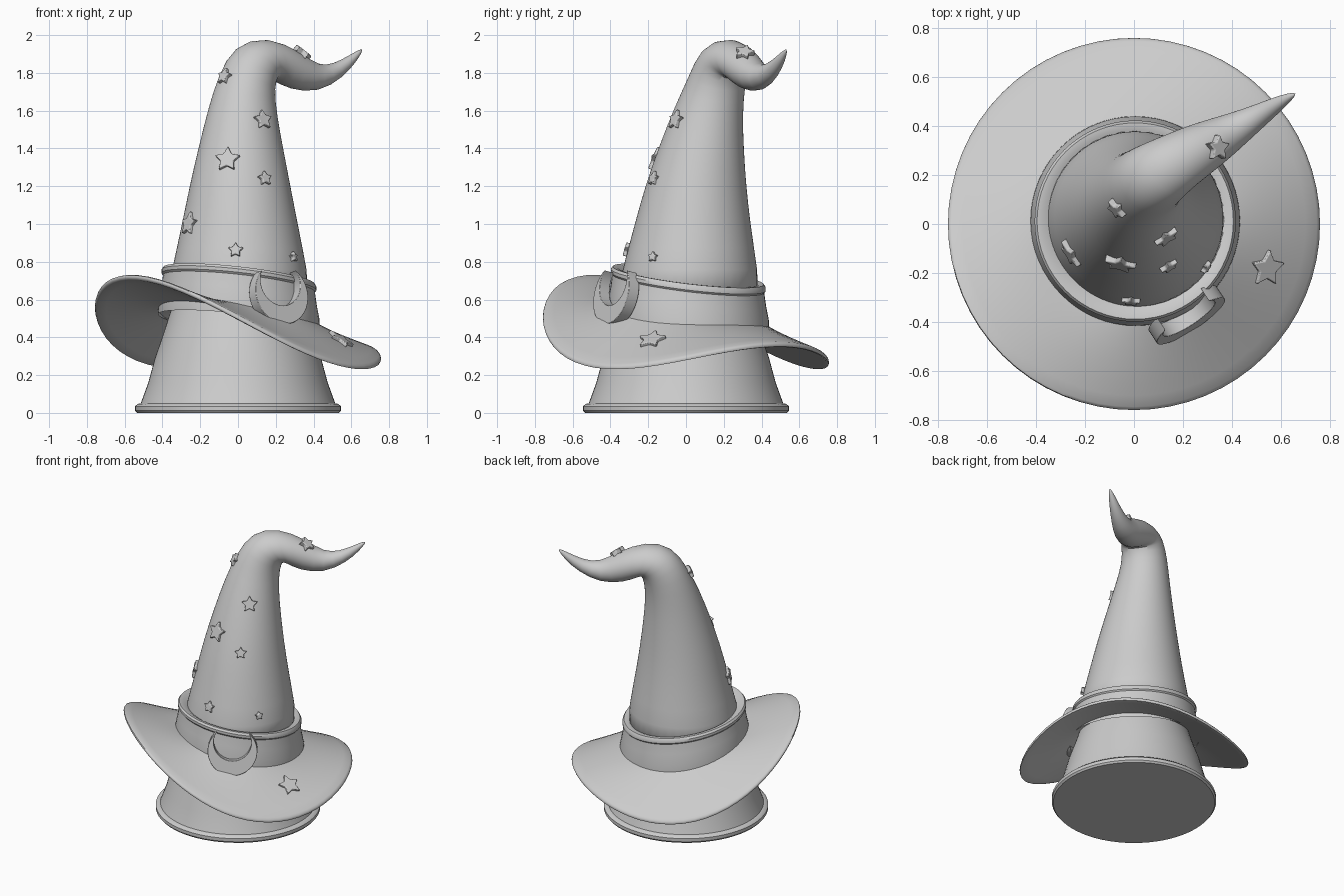
import bpy, bmesh
from math import sin, cos, pi, tau, radians
from mathutils import Vector, Matrix
from mathutils.bvhtree import BVHTree

old = bpy.data.objects.get("Cube")
if old:
    bpy.data.objects.remove(old, do_unlink=True)

GREY = (0.6, 0.6, 0.6, 1)
mat = bpy.data.materials.new("plain_grey")
mat.use_nodes = True
mat.diffuse_color = GREY
mat.node_tree.nodes["Principled BSDF"].inputs["Base Color"].default_value = GREY
SEG = 64


def finish(name, bm, bevel=0, subdiv=0, angle=35):
    """Turn a bmesh into a shaded object with optional modifiers."""
    bmesh.ops.recalc_face_normals(bm, faces=bm.faces)
    mesh = bpy.data.meshes.new(name)
    bm.to_mesh(mesh)
    bm.free()
    obj = bpy.data.objects.new(name, mesh)
    bpy.context.collection.objects.link(obj)
    mesh.materials.append(mat)
    bpy.ops.object.select_all(action="DESELECT")
    obj.select_set(True)
    bpy.context.view_layer.objects.active = obj
    bpy.ops.object.shade_smooth_by_angle(angle=radians(angle))
    if bevel:
        mod = obj.modifiers.new("soft_edges", "BEVEL")
        mod.width, mod.segments = bevel, 2
    if subdiv:
        mod = obj.modifiers.new("smooth", "SUBSURF")
        mod.levels = mod.render_levels = subdiv
    return obj


def skin(rings, caps=True):
    """Bridge a list of closed point rings with quads."""
    bm = bmesh.new()
    loops = [[bm.verts.new(p) for p in ring] for ring in rings]
    n = len(loops[0])
    for a, b in zip(loops, loops[1:]):
        for i in range(n):
            j = (i + 1) % n
            bm.faces.new((a[i], a[j], b[j], b[i]))
    if caps:
        bm.faces.new(loops[0])
        bm.faces.new(loops[-1])
    return bm


def circle(fn, n=SEG):
    return [fn(tau * i / n) for i in range(n)]


def tree_of(bm):
    bmesh.ops.recalc_face_normals(bm, faces=bm.faces)
    return BVHTree.FromBMesh(bm)


# Flared stand with a thin lip at the floor
stand_profile = [(.535, 0), (.545, .012), (.545, .035), (.53, .048), (.515, .05),
                 (.475, .16), (.44, .29), (.395, .42), (.35, .56), (.31, .68)]
finish("stand", skin([circle(lambda a: (r * cos(a), r * sin(a), z))
                      for r, z in stand_profile]))


# Wavy brim: high at the front right, drooping at the sides
def brim_point(a, r, dz):
    t = a + radians(139)
    edge = .405 + .18 * cos(t) + .135 * cos(2 * t)
    inner = .53 - .36 * (.11 * cos(a) + .12 * sin(a))
    s = (r - .36) / .395
    return (r * cos(a), r * sin(a), inner + (edge - inner) * s + dz)


steps = [.33 + .415 * i / 9 for i in range(10)]
brim_profile = ([(r, .014) for r in steps] + [(.755, .009), (.758, 0), (.755, -.009)]
                + [(r, -.014) for r in reversed(steps)])
brim = skin([circle(lambda a: brim_point(a, r, dz)) for r, dz in brim_profile], caps=False)
brim_tree = tree_of(brim)
finish("brim", brim, angle=50)


# Tilted hat band with a raised upper lip
def band_point(a, r, dz):
    x, y = r * cos(a), r * sin(a)
    return (x + .005, y + .012, .725 - .11 * x - .12 * y + dz)


band_profile = [(.34, -.02), (.375, 0), (.4, .002), (.41, -.012), (.41, -.03),
                (.402, -.04), (.412, -.11), (.426, -.18), (.428, -.25)]
finish("hat_band", skin([circle(lambda a: band_point(a, r, dz)) for r, dz in band_profile],
                        caps=False))

# Tall crown bending over into a curled tip: centre, radius, lean in degrees
crown_path = [((0, .01, .55), .395, 0), ((.008, .02, .75), .36, 0),
              ((.01, .035, 1.0), .307, 0), ((.012, .052, 1.2), .268, 2),
              ((.018, .082, 1.4), .225, 5), ((.025, .118, 1.6), .182, 8),
              ((.045, .165, 1.76), .15, 16), ((.095, .2, 1.865), .14, 38),
              ((.175, .255, 1.877), .122, 75), ((.3, .325, 1.812), .104, 103),
              ((.42, .39, 1.765), .07, 90), ((.53, .455, 1.81), .043, 60),
              ((.61, .505, 1.878), .025, 50), ((.658, .532, 1.925), .006, 48)]
HEADING = radians(36)


def crown_ring(centre, radius, lean):
    t = radians(lean)
    side = Vector((-sin(HEADING), cos(HEADING), 0))
    fwd = Vector((cos(HEADING) * cos(t), sin(HEADING) * cos(t), -sin(t)))
    return circle(lambda a: Vector(centre) + radius * (cos(a) * fwd + sin(a) * side), 40)


crown = skin([crown_ring(*ring) for ring in crown_path])
crown_tree = tree_of(crown)
finish("crown", crown, subdiv=1, angle=80)


def plate(name, outline, depth, place, bevel):
    """Extrude a flat outline and move it into place."""
    bm = bmesh.new()
    face = bm.faces.new([bm.verts.new((x, y, -depth / 2)) for x, y in outline])
    grown = bmesh.ops.extrude_face_region(bm, geom=[face])["geom"]
    bmesh.ops.translate(bm, vec=(0, 0, depth),
                        verts=[v for v in grown if isinstance(v, bmesh.types.BMVert)])
    bm.transform(place)
    return finish(name, bm, bevel=bevel)


def facing(location, normal, up):
    """Matrix whose z follows the normal and whose y follows up."""
    z = normal.normalized()
    x = up.cross(z).normalized()
    rot = Matrix((x, z.cross(x), z)).transposed().to_4x4()
    return Matrix.Translation(location) @ rot


def star(name, tree, origin, direction, size):
    hit, normal, _, _ = tree.ray_cast(Vector(origin), Vector(direction))
    if hit is None:
        return
    if normal.dot(Vector(direction)) > 0:
        normal = -normal
    up = Vector((0, 0, 1)) if direction[1] else Vector((0, 1, 0))
    outline = []
    for i in range(10):
        r = size * (.52 if i % 2 else 1)
        a = pi / 2 + i * pi / 5
        outline.append((r * cos(a), r * sin(a)))
    plate(name, outline, .036, facing(hit, normal, up), .005)


# Stars scattered on the crown, tip and brim
crown_stars = [(-.07, 1.78, .048), (.13, 1.55, .056), (-.055, 1.34, .07), (.14, 1.24, .042),
               (-.255, 1.0, .066), (-.012, .86, .042), (.29, .825, .03)]
for i, (x, z, size) in enumerate(crown_stars):
    star(f"crown_star_{i + 1}", crown_tree, (x, -2, z), (0, 1, 0), size)
star("tip_star", crown_tree, (.34, .31, 3), (0, 0, -1), .055)
star("brim_star", brim_tree, (.54, -.18, 3), (0, 0, -1), .078)

# Crescent buckle leaning against the band, horns up
R, r, shift = .165, .125, .06
tip_y = (R * R - r * r + shift * shift) / (2 * shift)
tip_x = (R * R - tip_y * tip_y) ** .5
outer_a = Vector((1, 0)).angle(Vector((tip_x, tip_y)))
inner_a = Vector((1, 0)).angle(Vector((tip_x, tip_y - shift)))
N = 32
outer = [pi - outer_a + (pi + 2 * outer_a) * i / N for i in range(N + 1)]
inner = [inner_a - (pi + 2 * inner_a) * i / N for i in range(1, N)]
crescent = ([(R * cos(a), R * sin(a)) for a in outer]
            + [(r * cos(a), shift + r * sin(a)) for a in inner])
plate("crescent_buckle", crescent, .065,
      facing(Vector((.215, -.37, .625)), Vector((.54, -.82, .22)), Vector((0, 0, 1))), .012)
